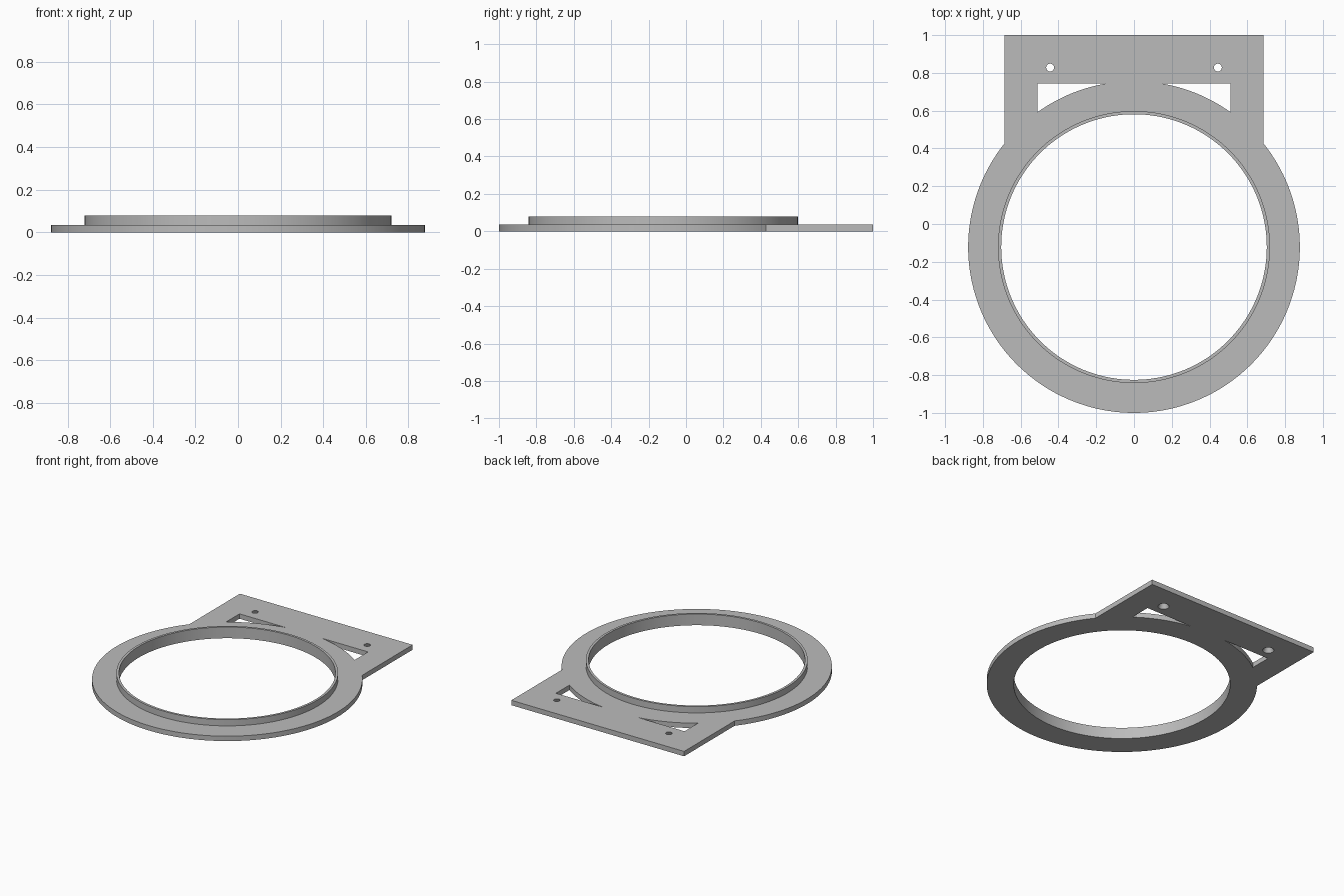
import bpy, bmesh
from math import acos, asin, cos, sin, pi, radians

if "Cube" in bpy.data.objects:
    bpy.data.objects.remove(bpy.data.objects["Cube"], do_unlink=True)

CY = -0.122              # ring centre along y
RIM, COLLAR, BORE = 0.878, 0.72, 0.703
THICK, TOP = 0.035, 0.08
HALF_W = 0.685           # half width of the mounting tab

grey = bpy.data.materials.new("plain grey")
grey.use_nodes = True
grey.diffuse_color = (0.5, 0.5, 0.5, 1)
grey.node_tree.nodes["Principled BSDF"].inputs["Base Color"].default_value = (0.5, 0.5, 0.5, 1)


def arc(r, a0, a1, n, cx=0, cy=CY):
    """Points along an arc, both ends included."""
    return [(cx + r * cos(a0 + (a1 - a0) * i / n),
             cy + r * sin(a0 + (a1 - a0) * i / n)) for i in range(n + 1)]


def circle(r, n, cx=0, cy=CY):
    return arc(r, 0, 2 * pi, n, cx, cy)[:-1]


def prism(name, bottom, z0, z1, top=None):
    """Solid between a bottom outline and a matching top outline."""
    bm = bmesh.new()
    lo = [bm.verts.new((x, y, z0)) for x, y in bottom]
    hi = [bm.verts.new((x, y, z1)) for x, y in (top or bottom)]
    bm.faces.new(lo[::-1])
    bm.faces.new(hi)
    for i in range(len(lo)):
        j = (i + 1) % len(lo)
        bm.faces.new((lo[i], lo[j], hi[j], hi[i]))
    bmesh.ops.recalc_face_normals(bm, faces=bm.faces)
    mesh = bpy.data.meshes.new(name)
    bm.to_mesh(mesh)
    bm.free()
    mesh.materials.append(grey)
    obj = bpy.data.objects.new(name, mesh)
    bpy.context.collection.objects.link(obj)
    return obj


def combine(target, tool, operation):
    """Apply a boolean, then discard the helper solid."""
    tool.hide_render = True
    mod = target.modifiers.new(tool.name, "BOOLEAN")
    mod.operation, mod.solver, mod.object = operation, "EXACT", tool
    bpy.context.view_layer.objects.active = target
    bpy.ops.object.modifier_apply(modifier=mod.name)
    bpy.data.objects.remove(tool, do_unlink=True)


# Base plate: round flange running into a rectangular tab
a = acos(HALF_W / RIM)
plate = prism("mounting_ring",
              arc(RIM, pi - a, 2 * pi + a, 120) + [(HALF_W, 1), (-HALF_W, 1)], 0, THICK)

# Raised collar and the through bore
combine(plate, prism("collar", circle(COLLAR, 144), THICK / 2, TOP), "UNION")
combine(plate, prism("bore_cutter", circle(BORE, 144), -0.1, 0.2), "DIFFERENCE")

# Curved triangular windows and countersunk screw holes in the tab
SLOT_X, SLOT_Y = 0.51, 0.745
a_out, a_in = acos(SLOT_X / RIM), asin((SLOT_Y - CY) / RIM)
for side in (1, -1):
    window = [(side * x, y) for x, y in arc(RIM, a_out, a_in, 16) + [(SLOT_X, SLOT_Y)]]
    combine(plate, prism("window_cutter", window, -0.1, 0.2), "DIFFERENCE")
    hx, hy = side * 0.444, 0.828
    # cone continues a little past both faces of the plate
    combine(plate, prism("screw_cutter", circle(0.041, 32, hx, hy), -0.01, THICK + 0.002,
                         circle(0.02, 32, hx, hy)), "DIFFERENCE")

# Smooth round walls, crisp edges
bpy.ops.object.select_all(action="DESELECT")
plate.select_set(True)
bpy.context.view_layer.objects.active = plate
bpy.ops.object.shade_smooth_by_angle(angle=radians(30))
